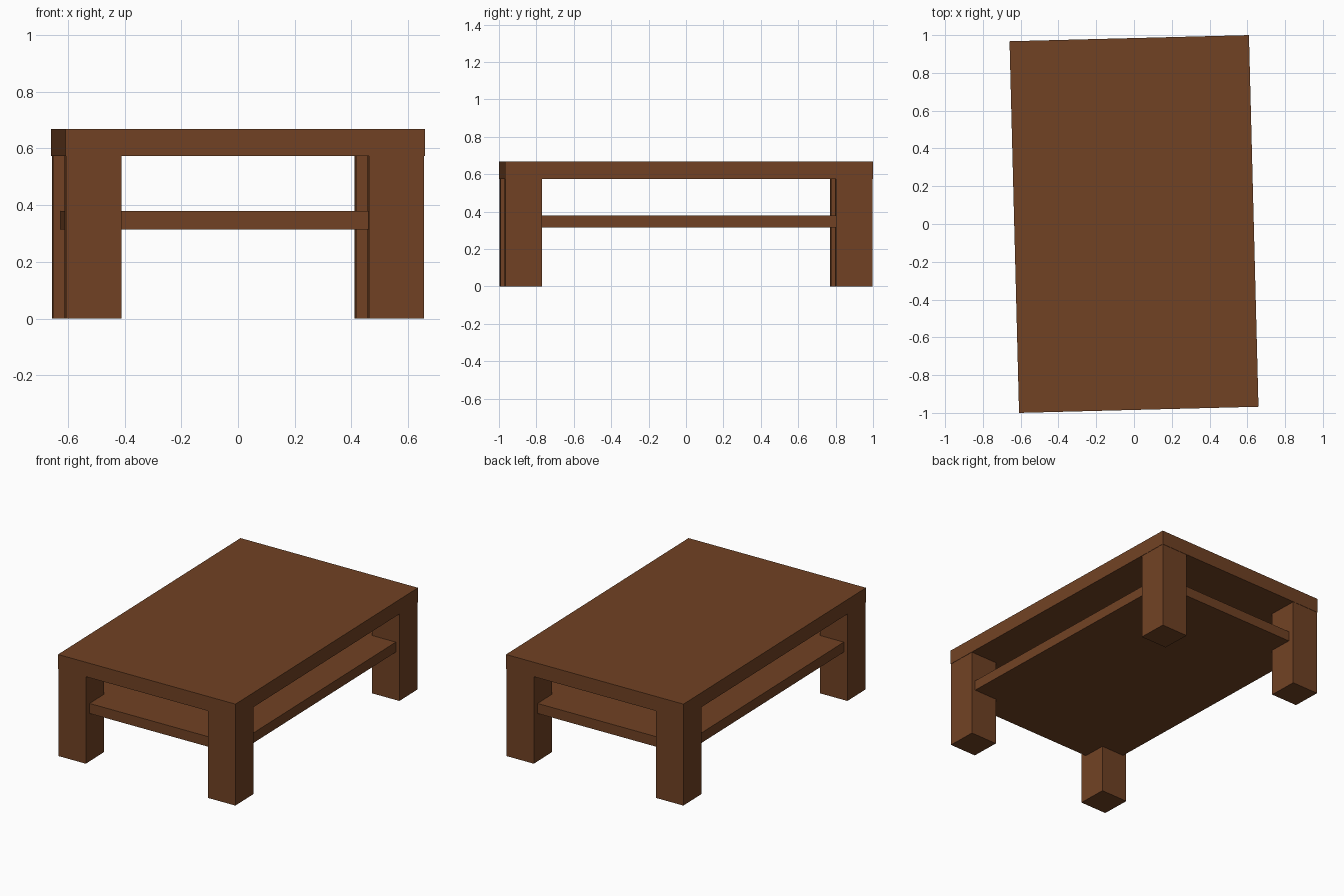
import bpy
import math
from mathutils import Matrix

if "Cube" in bpy.data.objects:
    bpy.data.objects.remove(bpy.data.objects["Cube"])

TURN = Matrix.Rotation(math.radians(1.47), 4, 'Z')  # table stands slightly askew
HX, HY = 0.634, 0.984      # half width / half length of the top
LEG = 0.195                # leg thickness

wood = bpy.data.materials.new("brown wood")
wood.diffuse_color = (0.165, 0.054, 0.0175, 1)
wood.use_nodes = True
wood.node_tree.nodes["Principled BSDF"].inputs["Base Color"].default_value = wood.diffuse_color


def box(name, x0, x1, y0, y1, z0, z1):
    bpy.ops.mesh.primitive_cube_add(size=1)
    ob = bpy.context.object
    ob.name = name
    place = Matrix.Translation(((x0 + x1) / 2, (y0 + y1) / 2, (z0 + z1) / 2))
    size = Matrix.Diagonal((x1 - x0, y1 - y0, z1 - z0, 1))
    ob.data.transform(TURN @ place @ size)
    ob.data.materials.append(wood)
    return ob


# table top
box("table_top", -HX, HX, -HY, HY, 0.573, 0.668)

# lower shelf, set back from the leg faces
box("lower_shelf", -0.606, 0.606, -0.941, 0.941, 0.314, 0.38)

# four corner legs, nearly flush with the top
ox, oy = HX - 0.002, HY - 0.002
for sx, side in ((-1, "left"), (1, "right")):
    for sy, end in ((-1, "front"), (1, "back")):
        xs = sorted((sx * ox, sx * (ox - LEG)))
        ys = sorted((sy * oy, sy * (oy - LEG)))
        box(f"{end}_{side}_leg", *xs, *ys, 0, 0.573)
